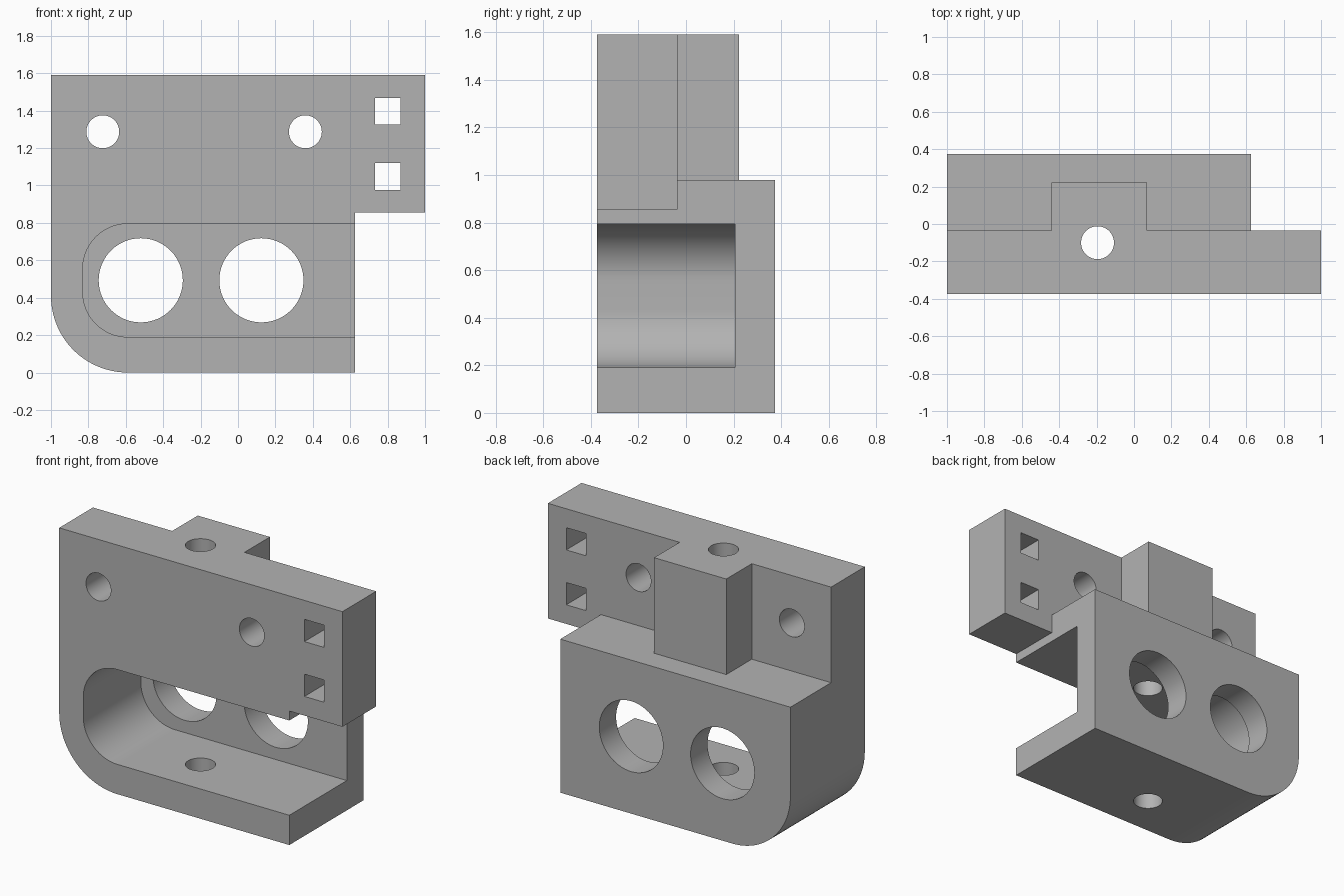
import bpy, bmesh, math
from mathutils import Vector

cube = bpy.data.objects.get("Cube")
if cube:
    bpy.data.objects.remove(cube, do_unlink=True)

grey = bpy.data.materials.new("machined_grey")
grey.use_nodes = True
grey.diffuse_color = (0.45, 0.45, 0.45, 1)
grey.node_tree.nodes["Principled BSDF"].inputs["Base Color"].default_value = (0.45, 0.45, 0.45, 1)


def prism(name, points, axis, low, high):
    """Extrude a 2D outline along y (points are x, z) or z (points are x, y)."""
    def place(a, b, d):
        return (a, d, b) if axis == "y" else (a, b, d)
    bm = bmesh.new()
    face = bm.faces.new([bm.verts.new(place(a, b, low)) for a, b in points])
    extruded = bmesh.ops.extrude_face_region(bm, geom=[face])["geom"]
    verts = [v for v in extruded if isinstance(v, bmesh.types.BMVert)]
    bmesh.ops.translate(bm, verts=verts, vec=Vector(place(0, 0, high - low)))
    bmesh.ops.recalc_face_normals(bm, faces=bm.faces)
    mesh = bpy.data.meshes.new(name)
    bm.to_mesh(mesh)
    bm.free()
    mesh.materials.append(grey)
    obj = bpy.data.objects.new(name, mesh)
    bpy.context.collection.objects.link(obj)
    return obj


def arc(cx, cy, r, start, end, steps):
    angles = [math.radians(start + (end - start) * i / steps) for i in range(steps + 1)]
    return [(cx + r * math.cos(a), cy + r * math.sin(a)) for a in angles]


def circle(cx, cy, r):
    return arc(cx, cy, r, 0, 360, 64)[:-1]


def rect(x0, x1, y0, y1):
    return [(x0, y0), (x1, y0), (x1, y1), (x0, y1)]


# Full front outline with rounded lower corner and side wing
outline = arc(-0.59, 0.41, 0.41, 180, 270, 24) + [
    (0.625, 0), (0.625, 0.855), (1, 0.855), (1, 1.59), (-1, 1.59)]
bracket = prism("bracket_body", outline, "y", -0.375, 0.375)


def cut(*args):
    cutter = prism("cutter", *args)
    cutter.hide_render = True
    mod = bracket.modifiers.new("cut", "BOOLEAN")
    mod.operation, mod.solver, mod.object = "DIFFERENCE", "EXACT", cutter
    bpy.context.view_layer.objects.active = bracket
    bpy.ops.object.modifier_apply(modifier=mod.name)
    bpy.data.objects.remove(cutter, do_unlink=True)


# Upper back relief, leaving the central boss
cut([(-1.1, -0.035), (-0.44, -0.035), (-0.44, 0.222), (0.07, 0.222),
     (0.07, -0.035), (1.1, -0.035), (1.1, 0.5), (-1.1, 0.5)], "z", 0.98, 1.7)
# Thin the wing below the relief
cut(rect(0.625, 1.1, -0.035, 0.5), "z", 0.7, 1.2)
# Front pocket with a rounded closed end
pocket = arc(-0.59, 0.555, 0.24, 90, 180, 20) + arc(-0.59, 0.43, 0.24, 180, 270, 20)
cut(pocket + [(0.8, 0.19), (0.8, 0.795)], "y", -0.5, 0.205)
# Large holes in the back wall
for x in (-0.52, 0.125):
    cut(circle(x, 0.493, 0.225), "y", 0, 0.5)
# Mounting holes in the upper plate
for x in (-0.723, 0.36):
    cut(circle(x, 1.287, 0.088), "y", -0.5, 0.5)
# Square windows in the wing
for z in (0.977, 1.327):
    cut(rect(0.732, 0.87, z, z + 0.142), "y", -0.5, 0.5)
# Vertical pin hole
cut(circle(-0.195, -0.1, 0.088), "z", -0.1, 1.7)

bpy.ops.object.select_all(action="DESELECT")
bracket.select_set(True)
bpy.context.view_layer.objects.active = bracket
bpy.ops.object.shade_smooth_by_angle(angle=math.radians(30))
